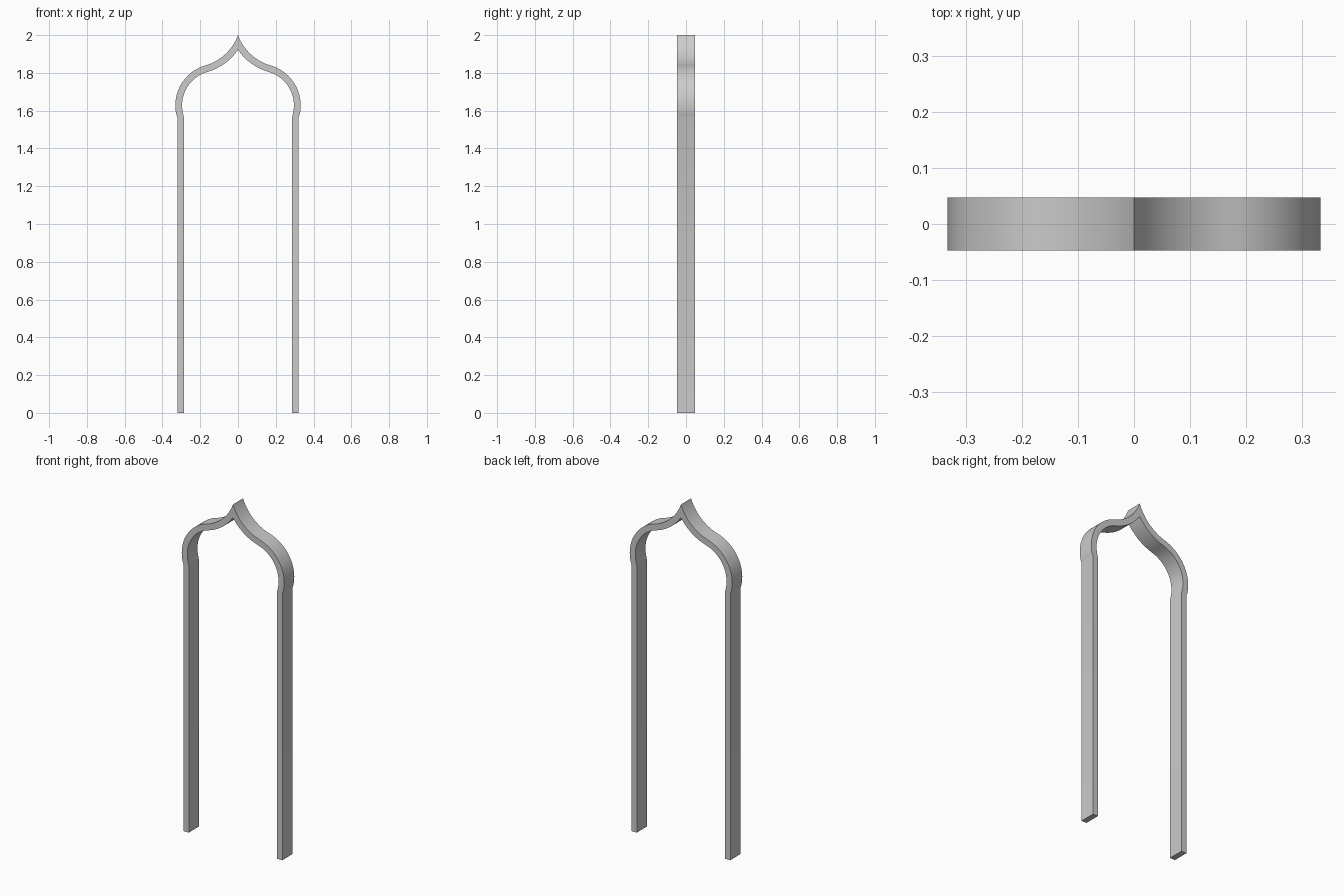
import bpy, bmesh
from math import sin, cos, atan2, sqrt, asin, pi

if "Cube" in bpy.data.objects:
    bpy.data.objects.remove(bpy.data.objects["Cube"])

HALF_DEPTH = 0.047
T = 0.036                       # band thickness
SEG = 20

# Lower bulging arc (centre, outer radius) and upper hollow arc, tangent at the inflection
CX, CZ, R = 0.112, 1.628, 0.220
A_INF = atan2(0.962, 0.275)
ix, iz = CX + R * cos(A_INF), CZ + R * sin(A_INF)
nx, nz = cos(A_INF), sin(A_INF)
dx, dz = ix, iz - 2.0
r = -(dx * dx + dz * dz) / (2 * (dx * nx + dz * nz))
UX, UZ = ix + r * nx, iz + r * nz


def hollow(radius, a0):
    # points from the inflection up to the centre plane x = 0
    a1 = pi + asin(sqrt(radius ** 2 - UX ** 2) / radius)
    return [(UX + radius * cos(a0 + (a1 - a0) * i / SEG),
             UZ + radius * sin(a0 + (a1 - a0) * i / SEG)) for i in range(1, SEG + 1)]


def bulge(radius):
    a0 = -asin(0.066 / R)
    return [(CX + radius * cos(a0 + (A_INF - a0) * i / SEG),
             CZ + radius * sin(a0 + (A_INF - a0) * i / SEG)) for i in range(1, SEG + 1)]


# Outer and inner outlines: leg, bulge, hollow
outer = [(0.320, 0), (0.320, 1.562)] + bulge(R) + hollow(r, A_INF + pi)
inner = [(0.286, 0), (0.286, 1.562)] + bulge(R - T) + hollow(r + T, A_INF + pi)
# hollow angle runs downward-facing: a0 > a1, sweeping toward the tip
n = len(outer)

bm = bmesh.new()
rings = []
for o, i in zip(outer, inner):
    rings.append([bm.verts.new((p[0], y, p[1]))
                  for p, y in ((o, -HALF_DEPTH), (o, HALF_DEPTH),
                               (i, HALF_DEPTH), (i, -HALF_DEPTH))])
bm.faces.new(rings[0])          # foot
for a, b in zip(rings, rings[1:]):
    for k in range(4):
        bm.faces.new((a[k], a[(k + 1) % 4], b[(k + 1) % 4], b[k]))
for v in rings[-1]:
    v.co.x = 0.0

# Mirror the half to the other side
geom = bmesh.ops.duplicate(bm, geom=bm.verts[:] + bm.edges[:] + bm.faces[:])["geom"]
for v in geom:
    if isinstance(v, bmesh.types.BMVert):
        v.co.x = -v.co.x
bmesh.ops.remove_doubles(bm, verts=bm.verts[:], dist=1e-5)
bmesh.ops.recalc_face_normals(bm, faces=bm.faces[:])

mesh = bpy.data.meshes.new("ogee_arch_frame")
bm.to_mesh(mesh)
bm.free()
arch = bpy.data.objects.new("ogee_arch_frame", mesh)
bpy.context.collection.objects.link(arch)
bpy.context.view_layer.objects.active = arch
arch.select_set(True)
bpy.ops.object.shade_smooth_by_angle(angle=0.5)
